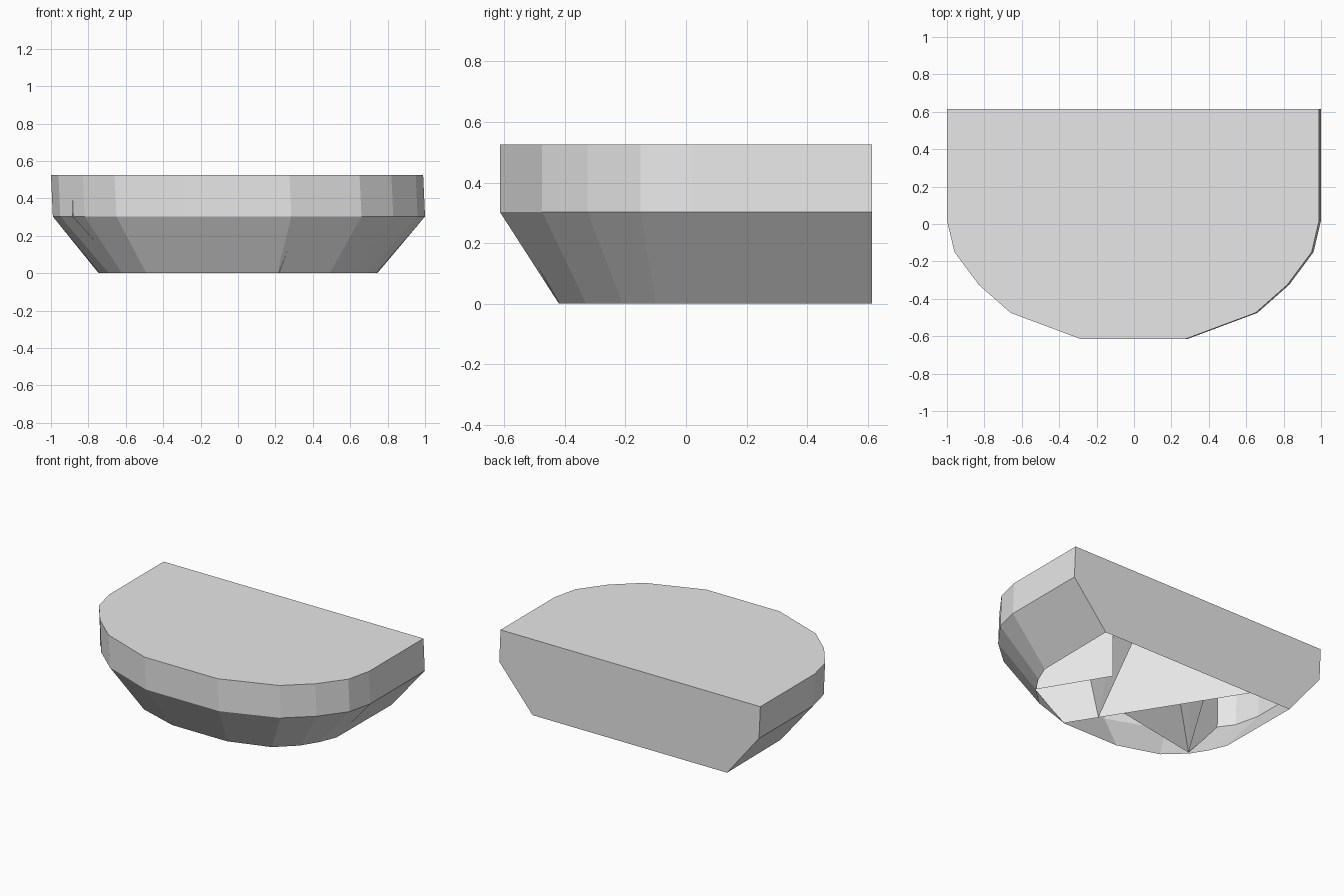
import bpy

if "Cube" in bpy.data.objects:
    bpy.data.objects.remove(bpy.data.objects["Cube"])

TOP, MID, BACK = 0.525, 0.303, 0.615

grey = bpy.data.materials.new("light_grey")
grey.diffuse_color = (0.8, 0.8, 0.8, 1)
grey.use_nodes = True
grey.node_tree.nodes["Principled BSDF"].inputs["Base Color"].default_value = grey.diffuse_color


def make(name, verts, faces):
    mesh = bpy.data.meshes.new(name)
    mesh.from_pydata(verts, [], faces)
    mesh.materials.append(grey)
    mesh.update()
    obj = bpy.data.objects.new(name, mesh)
    bpy.context.collection.objects.link(obj)
    return obj


def ring(half, z, shift=0.0):
    """Mirror the right half of an outline into a full loop at height z."""
    left = [(-x, y) for x, y in half]
    loop = left + half[::-1]
    return [(x + shift, y, z) for x, y in loop]


# Half outlines, from the back corner round to the front
upper = [(0.995, BACK), (0.995, 0.02), (0.955, -0.15), (0.825, -0.325),
         (0.655, -0.475), (0.28, -0.615)]
lower = [(0.745, BACK), (0.74, 0.02), (0.69, -0.10), (0.62, -0.21),
         (0.49, -0.33), (0.21, -0.42)]

# Outer shell: closed top, upright band, tapered skirt, flat back, open below
rings = (ring(lower, 0), ring(upper, MID, 0.005), ring(upper, TOP, -0.005))
n = len(rings[0])
faces = [(r * n + i, r * n + (i + 1) % n, (r + 1) * n + (i + 1) % n, (r + 1) * n + i)
         for r in range(2) for i in range(n)]
faces.append(tuple(range(2 * n, 3 * n)))
make("shell", [v for r in rings for v in r], faces)


def rib(name, inner, rim, outer):
    """Upright inner wall that follows the skirt from the rim to the band."""
    make(name, [(*inner, 0), (*rim, 0), (*outer, MID), (*outer, TOP), (*inner, TOP)],
         [(0, 1, 2, 3, 4)])


def leaning_wall(name, a, b, a_top, b_top):
    """Inner wall whose top edge is shifted sideways."""
    make(name, [(*a, 0), (*b, 0), (*b_top, TOP), (*a_top, TOP)],
         [(0, 1, 2), (0, 2, 3)])


# Upright ribs inside the shell
rib("main_rib", (-0.43, BACK), (0.22, -0.42), (0.33, -0.593))
rib("right_rib", (0.36, 0.225), (0.62, -0.205), (0.745, -0.39))
rib("left_rib", (0.01, -0.085), (-0.61, -0.20), (-0.885, -0.245))

# Leaning walls that meet the ribs
leaning_wall("right_leaning_wall", (0.10, -0.225), (0.53, BACK),
             (0.15, -0.31), (0.56, BACK))
leaning_wall("left_leaning_wall", (-0.61, -0.20), (-0.27, 0.35),
             (-0.48, -0.175), (-0.22, 0.28))
